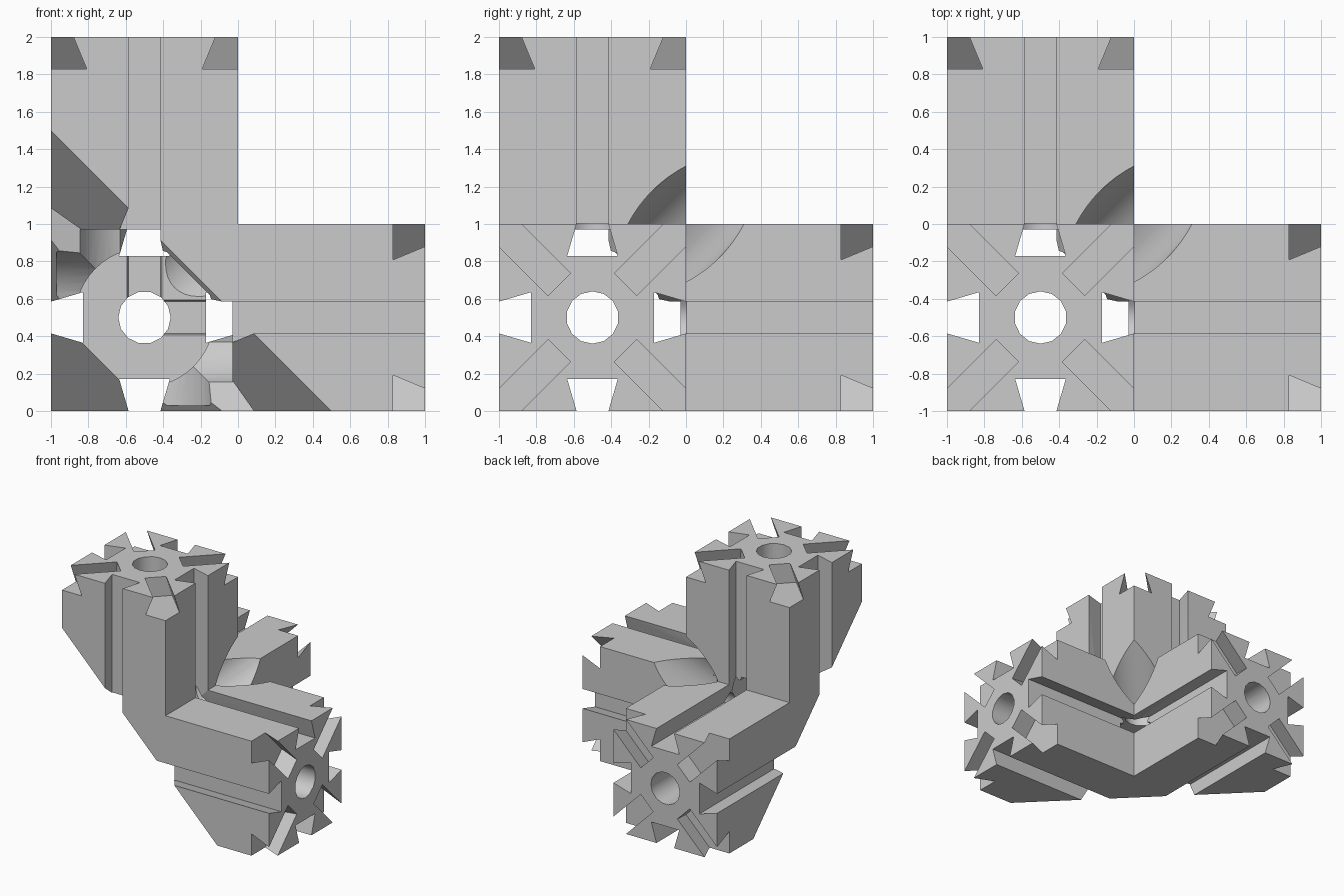
import bpy
import bmesh
import math
from mathutils import Matrix, Vector

if "Cube" in bpy.data.objects:
    bpy.data.objects.remove(bpy.data.objects["Cube"])

HUB = Matrix.Translation((-0.5, -0.5, 0.5))   # centre of the corner block
HALF = 0.5                                    # half width of an arm
END = 1.5                                     # arm tip, from the hub centre
DIAGONAL = Vector((1, 1, 1))

grey = bpy.data.materials.new("plain grey")
grey.use_nodes = True
grey.diffuse_color = (0.6, 0.6, 0.6, 1)
grey.node_tree.nodes["Principled BSDF"].inputs["Base Color"].default_value = (0.6, 0.6, 0.6, 1)


def add_object(bm, name, matrix):
    bmesh.ops.recalc_face_normals(bm, faces=bm.faces)
    mesh = bpy.data.meshes.new(name)
    bm.to_mesh(mesh)
    bm.free()
    mesh.transform(matrix)
    mesh.materials.append(grey)
    obj = bpy.data.objects.new(name, mesh)
    bpy.context.collection.objects.link(obj)
    return obj


def box(name, low, high, matrix):
    bm = bmesh.new()
    bmesh.ops.create_cube(bm, size=1)
    low, high = Vector(low), Vector(high)
    for v in bm.verts:
        v.co = [(a + b) / 2 + c * (b - a) for a, b, c in zip(low, high, v.co)]
    return add_object(bm, name, matrix)


def cylinder(name, radius, low, high, sides, matrix):
    bm = bmesh.new()
    bmesh.ops.create_cone(bm, cap_ends=True, segments=sides, radius1=radius,
                          radius2=radius, depth=high - low)
    return add_object(bm, name, matrix @ Matrix.Translation((0, 0, (low + high) / 2)))


def dovetail(name, start, end, matrix):
    """Prism along z; its mouth is at y = 0 and it widens towards -y."""
    lip, mouth, floor, depth = 0.002, 0.085, 0.135, 0.17
    slope = (floor - mouth) / depth
    top = mouth - slope * lip
    bm = bmesh.new()
    ring = [bm.verts.new((x, y, start)) for x, y in
            ((-floor, -depth), (floor, -depth), (top, lip), (-top, lip))]
    face = bm.faces.new(ring)
    new = bmesh.ops.extrude_face_region(bm, geom=[face])["geom"]
    bmesh.ops.translate(bm, vec=(0, 0, end - start),
                        verts=[v for v in new if isinstance(v, bmesh.types.BMVert)])
    return add_object(bm, name, matrix)


def carve(cutter):
    cutter.hide_render = True
    mod = body.modifiers.new("cut", 'BOOLEAN')
    mod.operation = 'DIFFERENCE'
    mod.solver = 'EXACT'
    mod.object = cutter
    bpy.ops.object.modifier_apply(modifier=mod.name)
    bpy.data.objects.remove(cutter)


# Three-armed body: a block with the space between the arms removed
body = box("corner_connector", [-HALF] * 3, [END] * 3, HUB)
bpy.context.view_layer.objects.active = body
body.select_set(True)
turns = [HUB @ Matrix.Rotation(k * math.tau / 3, 4, DIAGONAL) for k in range(3)]
for turn in turns:
    carve(box("arm_gap", (HALF, HALF, -1), (2, 2, 2), turn))

# Slanted back cut and the bore along the inner corner
slant = HUB @ DIAGONAL.to_track_quat('Z', 'Y').to_matrix().to_4x4()
carve(box("back_cut", (-3, -3, -3), (3, 3, 0), slant))
carve(cylinder("corner_bore", 0.253, -0.2, 2, 48, slant))

for turn in turns:
    # Round cavity in the hub and the hole through each arm
    carve(cylinder("hub_cavity", 0.37, -0.47, 0.47, 48, turn))
    carve(cylinder("arm_hole", 0.14, -0.8, 1.6, 14, turn))
    for k in range(4):
        # Dovetail slot along each side
        side = Matrix.Rotation(k * math.pi / 2, 4, 'Z')
        carve(dovetail("side_slot", 0, 1.6,
                       turn @ side @ Matrix.Translation((0, HALF, 0))))
        # Diagonal dovetail slot on the tip, open at the arm's edge
        corner = Matrix.Rotation((k + 0.5) * math.pi / 2, 4, 'Z')
        lay = Matrix.Rotation(math.pi / 2, 4, 'X')
        carve(dovetail("tip_slot", -1, -0.25,
                       turn @ Matrix.Translation((0, 0, END)) @ corner @ lay))

bpy.ops.object.shade_smooth_by_angle(angle=math.radians(30))
